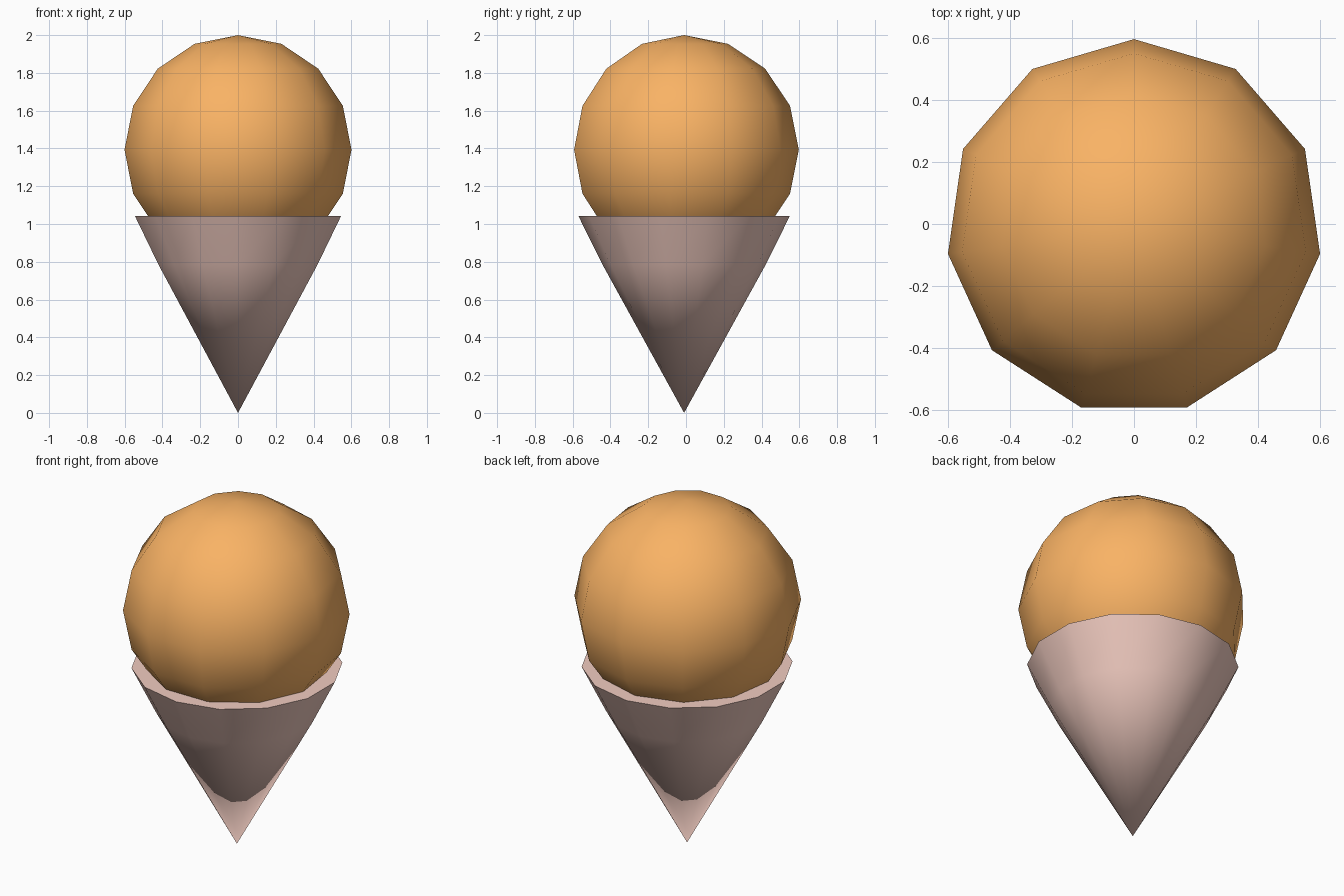
import bpy, bmesh, math

if "Cube" in bpy.data.objects:
    bpy.data.objects.remove(bpy.data.objects["Cube"])

CY = -0.01  # shared axis offset in y


def paint(obj, name, color):
    mat = bpy.data.materials.new(name)
    mat.diffuse_color = color
    mat.use_nodes = True
    mat.node_tree.nodes["Principled BSDF"].inputs["Base Color"].default_value = mat.diffuse_color
    obj.data.materials.append(mat)


def lathe(name, profile, sides):
    """Spin (radius, z) points around the axis, first vertex at +y; zero radius gives a pole."""
    bm = bmesh.new()
    rings = []
    for r, z in profile:
        if r < 1e-5:
            rings.append([bm.verts.new((0, CY, z))] * sides)
        else:
            angles = [math.pi / 2 + 2 * math.pi * i / sides for i in range(sides)]
            rings.append([bm.verts.new((r * math.cos(a), CY + r * math.sin(a), z)) for a in angles])
    for low, high in zip(rings, rings[1:]):
        for i in range(sides):
            j = (i + 1) % sides
            bm.faces.new(list(dict.fromkeys((low[i], low[j], high[j], high[i]))))
    for f in bm.faces:
        f.smooth = True
    # flat lid where the profile ends open
    if profile[-1][0] > 1e-5:
        bm.faces.new(rings[-1])
        for e in bm.edges:
            if all(v in rings[-1] for v in e.verts):
                e.smooth = False
    bmesh.ops.recalc_face_normals(bm, faces=bm.faces[:])
    mesh = bpy.data.meshes.new(name)
    bm.to_mesh(mesh)
    bm.free()
    obj = bpy.data.objects.new(name, mesh)
    bpy.context.collection.objects.link(obj)
    return obj


# round scoop: 11 segments, 8 rings
R, CZ = 0.607, 1.393
scoop = lathe("ice_cream_scoop",
              [(R * math.sin(math.pi * k / 8), CZ - R * math.cos(math.pi * k / 8)) for k in range(9)], 11)
paint(scoop, "orange_ice", (0.95, 0.45, 0.13, 1))

# closed cone with a slight bulge below the rim
cone = lathe("wafer_cone", [(0, 0), (0.432, 0.785), (0.56, 1.043)], 14)
paint(cone, "wafer", (0.88, 0.6, 0.53, 1))
